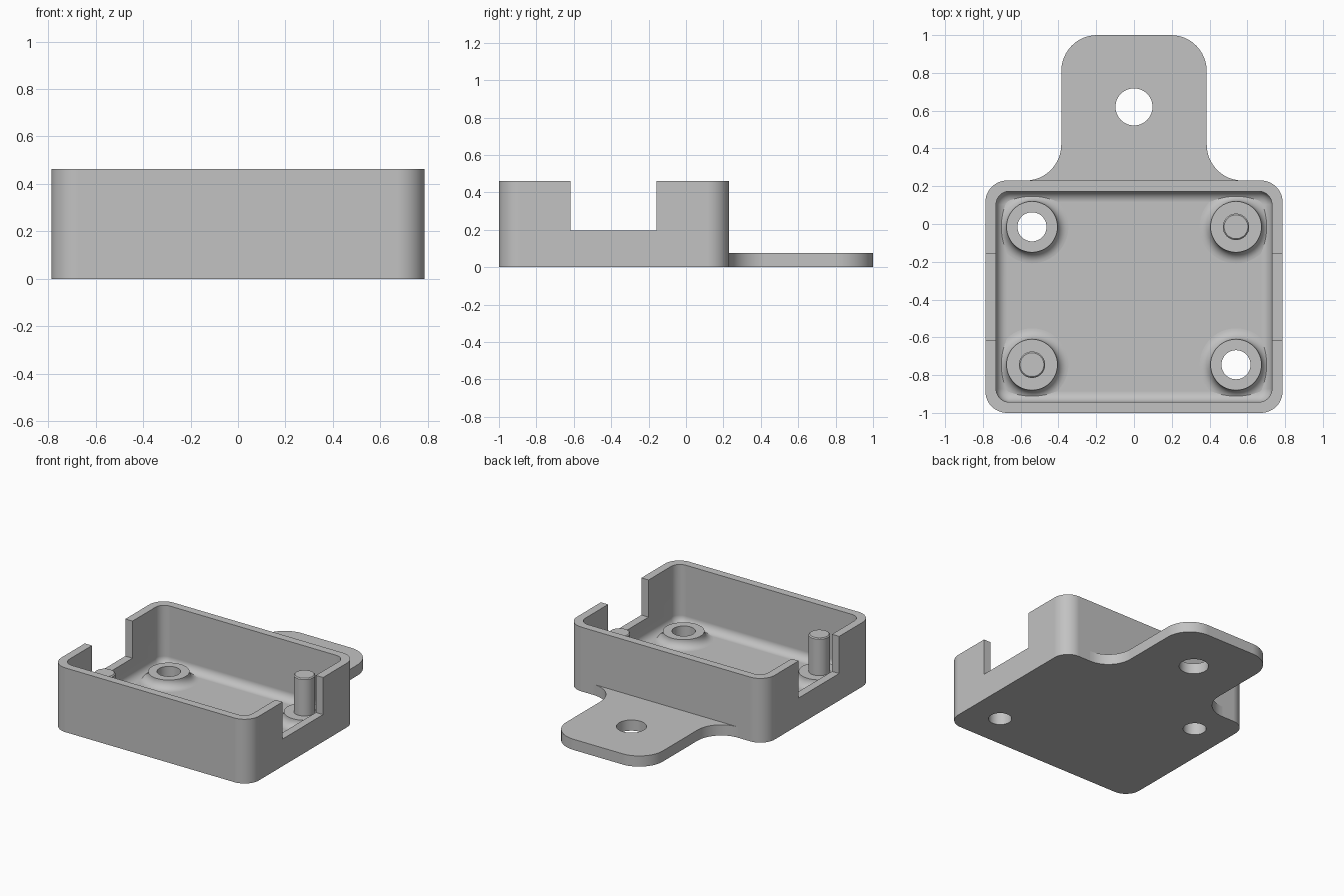
import bpy, bmesh
from math import sin, cos, pi, radians
from mathutils import Matrix

cube = bpy.data.objects.get("Cube")
if cube:
    bpy.data.objects.remove(cube, do_unlink=True)

mat = bpy.data.materials.new("plain grey plastic")
mat.use_nodes = True
GREY = (0.54, 0.54, 0.54, 1)
mat.diffuse_color = GREY
mat.node_tree.nodes["Principled BSDF"].inputs["Base Color"].default_value = GREY

WALL, FLOOR, HEIGHT = 0.057, 0.039, 0.462
FILLET = 0.058
HALF_X, HALF_Y, MID_Y = 0.787, 0.615, -0.385
BACK = MID_Y + HALF_Y
HOLE = 0.077


def make(name, bm):
    bmesh.ops.recalc_face_normals(bm, faces=bm.faces)
    mesh = bpy.data.meshes.new(name)
    bm.to_mesh(mesh)
    bm.free()
    mesh.materials.append(mat)
    ob = bpy.data.objects.new(name, mesh)
    bpy.context.collection.objects.link(ob)
    return ob


def arc(cx, cy, r, start, end, steps=12):
    angles = [radians(start + (end - start) * i / steps) for i in range(steps + 1)]
    return [(cx + r * cos(a), cy + r * sin(a)) for a in angles]


def rounded_rect(hx, hy, r):
    pts = []
    for i, (sx, sy) in enumerate([(1, 1), (-1, 1), (-1, -1), (1, -1)]):
        pts += arc(sx * (hx - r), MID_Y + sy * (hy - r), r, 90 * i, 90 * i + 90)
    return pts


def loft(name, layers):
    """Skin a stack of (outline, z) layers and cap both ends."""
    bm = bmesh.new()
    rings = [[bm.verts.new((x, y, z)) for x, y in pts] for pts, z in layers]
    n = len(rings[0])
    for low, high in zip(rings, rings[1:]):
        for i in range(n):
            j = (i + 1) % n
            bm.faces.new((low[i], low[j], high[j], high[i]))
    bm.faces.new(rings[0])
    bm.faces.new(rings[-1])
    return make(name, bm)


def revolve(name, profile, x, y, steps=48):
    """Spin an (r, z) profile about the vertical axis."""
    bm = bmesh.new()
    verts = [bm.verts.new((r, 0, z)) for r, z in profile]
    edges = [bm.edges.new(pair) for pair in zip(verts, verts[1:])]
    bmesh.ops.spin(bm, geom=verts + edges, cent=(0, 0, 0), axis=(0, 0, 1),
                   angle=2 * pi, steps=steps)
    bmesh.ops.remove_doubles(bm, verts=bm.verts, dist=0.0001)
    ob = make(name, bm)
    ob.location = (x, y, 0)
    return ob


def hole_cutter(x, y, r):
    return loft("hole_cutter", [(arc(x, y, r, 0, 352.5, 47), z) for z in (-0.1, 0.3)])


def cut(ob, cutters):
    for c in cutters:
        mod = ob.modifiers.new("cut", "BOOLEAN")
        mod.operation, mod.solver, mod.object = "DIFFERENCE", "EXACT", c
        c.hide_render = True
    bpy.context.view_layer.update()
    graph = bpy.context.evaluated_depsgraph_get()
    mesh = bpy.data.meshes.new_from_object(ob.evaluated_get(graph))
    ob.modifiers.clear()
    ob.data = mesh
    for c in cutters:
        bpy.data.objects.remove(c, do_unlink=True)


# Tray: rounded block, hollowed with a filleted floor
tray = loft("tray", [(rounded_rect(HALF_X, HALF_Y, 0.115), z) for z in (0, HEIGHT)])
layers = []
for i in range(9):
    a = pi / 2 * i / 8
    inset = WALL + FILLET * (1 - sin(a))
    radius = max(0.004, 0.07 + WALL - inset)
    layers.append((rounded_rect(HALF_X - inset, HALF_Y - inset, radius),
                   FLOOR + FILLET * (1 - cos(a))))
layers.append((rounded_rect(HALF_X - WALL, HALF_Y - WALL, 0.07), 0.6))
cavity = loft("cavity_cutter", layers)

# Openings through both side walls
bm = bmesh.new()
bmesh.ops.create_cube(bm, size=1, matrix=Matrix.Translation((0, -0.387, 0.595))
                      @ Matrix.Diagonal((2, 0.46, 0.8, 1)))
notch = make("notch_cutter", bm)

# Post positions
PX, PY_BACK, PY_FRONT = 0.54, -0.015, -0.745
open_posts = [(-PX, PY_BACK), (PX, PY_FRONT)]
pin_posts = [(PX, PY_BACK), (-PX, PY_FRONT)]
cut(tray, [cavity, notch] + [hole_cutter(x, y, HOLE) for x, y in open_posts])
parts = [tray]

# Posts: flared bosses, two with through holes and two with pins
BOSS_R, BOSS_Z, PIN_R, PIN_Z = 0.135, FLOOR + FILLET, 0.07, 0.366
flare = arc(BOSS_R + FILLET, BOSS_Z, FILLET, 180, 270, 8)
foot = [(BOSS_R + FILLET, FLOOR - 0.01)]
for i, (x, y) in enumerate(open_posts):
    profile = [(HOLE, FLOOR - 0.01), (HOLE, BOSS_Z)] + flare + foot
    parts.append(revolve(f"open_boss_{i + 1}", profile, x, y))
for i, (x, y) in enumerate(pin_posts):
    profile = [(0, PIN_Z), (PIN_R - 0.007, PIN_Z), (PIN_R, PIN_Z - 0.007),
               (PIN_R, BOSS_Z)] + flare + foot
    parts.append(revolve(f"pin_boss_{i + 1}", profile, x, y))

# Mounting tab with flared root and rounded end
TAB_X, R = 0.385, 0.19
half = arc(TAB_X + R, BACK + R, R, 270, 180) + arc(TAB_X - R, 1 - R, R, 0, 90)
outline = half + [(-x, y) for x, y in reversed(half)]
tab = loft("mounting_tab", [(outline, z) for z in (0, 0.077)])
cut(tab, [hole_cutter(0, 0.62, 0.098)])
parts.append(tab)

# Smooth the rounds, keep hard edges
bpy.ops.object.select_all(action="DESELECT")
for ob in parts:
    ob.select_set(True)
bpy.context.view_layer.objects.active = tray
bpy.ops.object.shade_smooth_by_angle(angle=radians(30))
for ob in parts:
    mod = ob.modifiers.new("flat_face_normals", "WEIGHTED_NORMAL")
    mod.keep_sharp = True
